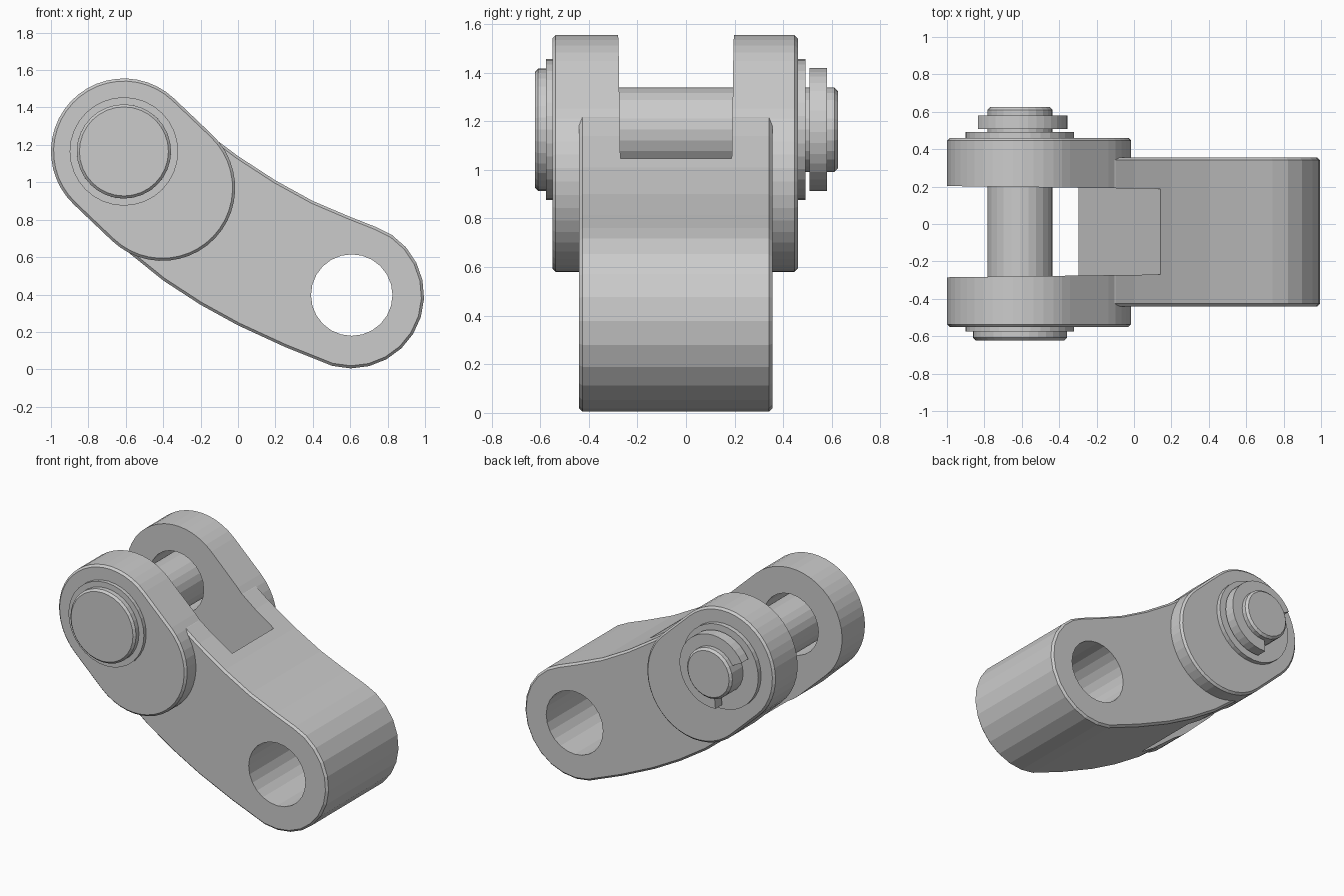
import bpy, bmesh
from math import sin, cos, radians, atan2, pi

if "Cube" in bpy.data.objects:
    bpy.data.objects.remove(bpy.data.objects["Cube"])

PIN = (-0.61, 1.165)
BORE = (0.608, 0.397)


def arc(c, r, a0, a1, n):
    """Points on an arc in the xz plane, angles in degrees."""
    return [(c[0] + r * cos(radians(a0 + (a1 - a0) * i / n)),
             c[1] + r * sin(radians(a0 + (a1 - a0) * i / n))) for i in range(n + 1)]


def prism(name, pts, y0, y1, bevel=0.0, taper=0.0, rims=(True, True)):
    """Extrude an xz outline along y, optionally chamfering the end rims."""
    bm = bmesh.new()
    n = len(pts)
    front = [bm.verts.new((x, y0 + taper * (x - 0.145), z)) for x, z in pts]
    back = [bm.verts.new((x, y1 - taper * (x - 0.145), z)) for x, z in pts]
    caps = [bm.faces.new(front), bm.faces.new(back[::-1])]
    for i in range(n):
        j = (i + 1) % n
        bm.faces.new((front[j], front[i], back[i], back[j]))
    bmesh.ops.recalc_face_normals(bm, faces=bm.faces[:])
    if bevel:
        edges = [e for f, on in zip(caps, rims) if on for e in f.edges]
        bmesh.ops.bevel(bm, geom=edges, offset=bevel, segments=1,
                        affect='EDGES', profile=0.5)
    me = bpy.data.meshes.new(name)
    bm.to_mesh(me)
    bm.free()
    ob = bpy.data.objects.new(name, me)
    bpy.context.collection.objects.link(ob)
    return ob


def disc(name, c, r, y0, y1, n=32, bevel=0.0, rims=(True, True)):
    return prism(name, arc(c, r, 0, 360, n)[:-1], y0, y1, bevel, 0.0, rims)


def combine(target, other, op):
    """Apply a boolean and remove the helper object."""
    m = target.modifiers.new("bool", 'BOOLEAN')
    m.operation, m.solver, m.object = op, 'EXACT', other
    bpy.context.view_layer.objects.active = target
    bpy.ops.object.modifier_apply(modifier=m.name)
    bpy.data.objects.remove(other, do_unlink=True)


# Curved arm with a rounded lower end
arm_pts = ([(-0.30, 1.30), (-0.10, 1.215), (0.0, 1.14), (0.2, 1.01), (0.4, 0.90),
            (0.6, 0.815), (0.74, 0.76)]
           + arc((0.605, 0.395), 0.39, 56, -105, 11)
           + [(0.25, 0.12), (0.0, 0.235), (-0.2, 0.345), (-0.4, 0.475),
              (-0.58, 0.62), (-0.62, 0.80)])
link = prism("link_body", arm_pts, -0.44, 0.355, 0.014)

# Thicker fork block at the upper end
low = (-0.405, 0.97)
t = atan2(low[1] - PIN[1], low[0] - PIN[0]) * 180 / pi
fork_pts = arc(PIN, 0.39, t + 90, t + 270, 22) + arc(low, 0.39, t - 90, t + 90, 22)
combine(link, prism("fork_block", fork_pts, -0.55, 0.46, 0.014), 'UNION')

# Open slot that splits the block into two cheeks
slot_pts = [(0.49, 1.55), (0.49, 1.9), (-1.3, 1.9), (-1.3, -0.2), (-0.718, -0.2)]
combine(link, prism("slot_cutter", slot_pts, -0.27, 0.188, taper=0.013), 'DIFFERENCE')

# Lower bore and pin holes
combine(link, disc("bore_cutter", BORE, 0.218, -1, 1, 24), 'DIFFERENCE')
combine(link, disc("pin_hole_cutter", PIN, 0.21, -1, 1, 24), 'DIFFERENCE')

# Pin with its head, and a boss on each cheek
disc("pin_shaft", PIN, 0.174, -0.60, 0.625, 24, 0.015, (False, True))
disc("pin_head", PIN, 0.252, -0.622, -0.574, 32, 0.014, (True, False))
disc("front_boss", PIN, 0.29, -0.576, -0.545, 32)
disc("back_boss", PIN, 0.29, 0.455, 0.492, 32)

# Open retaining clip on the back of the pin
clip_pts = arc(PIN, 0.254, -95, 152, 24) + arc(PIN, 0.165, 152, -95, 24)
prism("retaining_clip", clip_pts, 0.507, 0.58)
